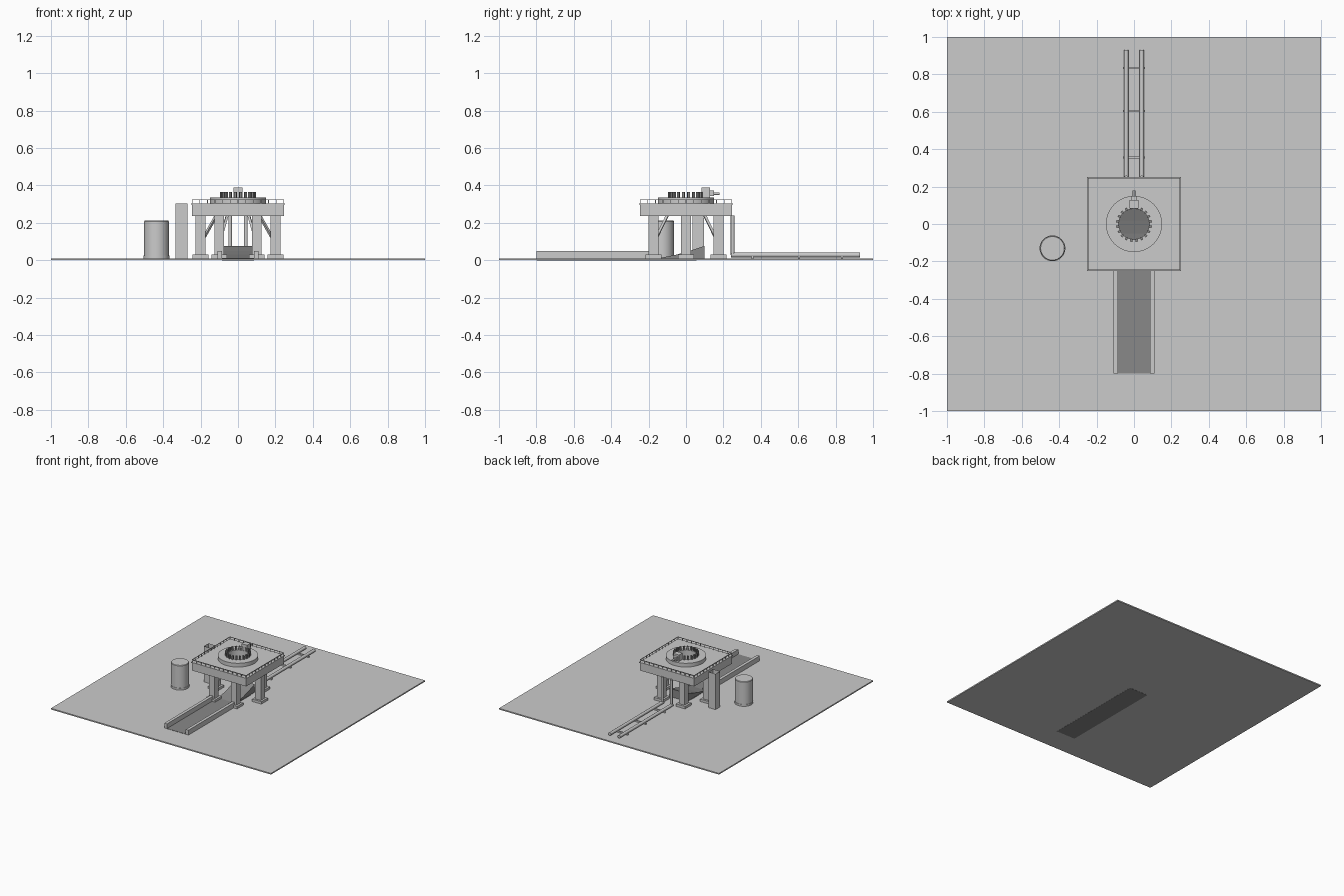
import bpy, bmesh, math
from mathutils import Vector, Matrix

if "Cube" in bpy.data.objects:
    bpy.data.objects.remove(bpy.data.objects["Cube"])

dark = bpy.data.materials.new("dark_steel")
dark.diffuse_color = (0.25, 0.25, 0.25, 1)
dark.use_nodes = True
dark.node_tree.nodes["Principled BSDF"].inputs["Base Color"].default_value = dark.diffuse_color


def finish(bm, name, mat=None, smooth=False):
    bmesh.ops.recalc_face_normals(bm, faces=bm.faces)
    me = bpy.data.meshes.new(name)
    bm.to_mesh(me)
    bm.free()
    ob = bpy.data.objects.new(name, me)
    bpy.context.collection.objects.link(ob)
    if mat:
        me.materials.append(mat)
    if smooth:
        bpy.context.view_layer.objects.active = ob
        ob.select_set(True)
        bpy.ops.object.shade_smooth_by_angle(angle=math.radians(35))
        ob.select_set(False)
    return ob


def add_box(bm, x0, x1, y0, y1, z0, z1, rot=Matrix()):
    m = rot @ Matrix.Translation(((x0 + x1) / 2, (y0 + y1) / 2, (z0 + z1) / 2)) \
        @ Matrix.Diagonal((x1 - x0, y1 - y0, z1 - z0, 1))
    bmesh.ops.create_cube(bm, size=1, matrix=m)


def box(name, *dims, mat=None):
    bm = bmesh.new()
    add_box(bm, *dims)
    return finish(bm, name, mat)


def add_beam(bm, a, b, r, sides):
    a, b = Vector(a), Vector(b)
    d = b - a
    m = Matrix.Translation((a + b) / 2) @ d.to_track_quat('Z', 'Y').to_matrix().to_4x4()
    bmesh.ops.create_cone(bm, cap_ends=True, segments=sides, radius1=r, radius2=r,
                          depth=d.length, matrix=m)


def beam(name, a, b, r, sides=16, mat=None):
    bm = bmesh.new()
    add_beam(bm, a, b, r, sides)
    return finish(bm, name, mat, smooth=sides > 4)


def lathe(name, profile, at=(0, 0), steps=48):
    bm = bmesh.new()
    vs = [bm.verts.new((at[0] + r, at[1], z)) for r, z in profile]
    es = [bm.edges.new(p) for p in zip(vs, vs[1:])]
    bmesh.ops.spin(bm, geom=vs + es, cent=(at[0], at[1], 0), axis=(0, 0, 1),
                   angle=2 * math.pi, steps=steps)
    bmesh.ops.remove_doubles(bm, verts=bm.verts, dist=1e-5)
    return finish(bm, name, smooth=True)


# ground slab, flame trench floor and walls
box("ground_slab", -1, 1, -1, 1, 0, 0.01)
box("trench_floor", -0.085, 0.085, -0.8, 0.055, -0.001, 0.012, mat=dark)
for s in (-1, 1):
    x = sorted((s * 0.085, s * 0.11))
    box("trench_wall", *x, -0.8, -0.2, 0.01, 0.05)

# sloped flame deflector
prof = [(-0.14, 0.012), (-0.05, 0.03), (0.02, 0.05), (0.1, 0.077), (0.1, 0.01), (-0.14, 0.01)]
bm = bmesh.new()
face = bm.faces.new([bm.verts.new((-0.082, y, z)) for y, z in prof])
ext = bmesh.ops.extrude_face_region(bm, geom=[face])["geom"]
bmesh.ops.translate(bm, vec=(0.164, 0, 0), verts=[v for v in ext if isinstance(v, bmesh.types.BMVert)])
finish(bm, "flame_deflector", dark)

# six legs with feet and inward braces
for i in range(6):
    a = math.radians(60 * i)
    c, s = math.cos(a), math.sin(a)
    x, y = 0.2 * c, 0.2 * s
    box("leg", x - 0.026, x + 0.026, y - 0.026, y + 0.026, 0.01, 0.24)
    box("leg_foot", x - 0.042, x + 0.042, y - 0.042, y + 0.042, 0.01, 0.03)
    beam("leg_brace", (0.18 * c, 0.18 * s, 0.125), (0.115 * c, 0.115 * s, 0.24), 0.009, 4)

# deck with exhaust hole
cut = beam("deck_hole_cutter", (0, 0, 0.1), (0, 0, 0.5), 0.082, 48)
cut.hide_render = True
cut.hide_set(True)
for name, h, z0, z1 in (("deck", 0.247, 0.235, 0.3), ("deck_lip", 0.252, 0.298, 0.304)):
    ob = box(name, -h, h, -h, h, z0, z1)
    mod = ob.modifiers.new("hole", 'BOOLEAN')
    mod.operation = 'DIFFERENCE'
    mod.object = cut

# railing around the deck
bm = bmesh.new()
for k in range(4):
    rot = Matrix.Rotation(k * math.pi / 2, 4, 'Z')
    add_box(bm, -0.247, 0.247, -0.247, -0.243, 0.321, 0.325, rot)
    for i in range(12):
        x = -0.245 + i * 0.49 / 12
        add_box(bm, x - 0.002, x + 0.002, -0.247, -0.243, 0.303, 0.322, rot)
finish(bm, "deck_railing")

# launch mount ring and hold-down clamps
lathe("mount_ring", [(0.082, 0.3), (0.15, 0.3), (0.15, 0.335), (0.082, 0.335), (0.082, 0.3)])
bm = bmesh.new()
for i in range(20):
    rot = Matrix.Rotation((i + 0.5) * math.tau / 20, 4, 'Z')
    add_box(bm, 0.08, 0.096, -0.006, 0.006, 0.335, 0.365, rot)
finish(bm, "hold_down_clamps", dark)

# quick connect housing and its stub
box("connect_housing", -0.025, 0.025, 0.083, 0.127, 0.335, 0.388)
box("connect_neck", -0.015, 0.015, 0.125, 0.15, 0.342, 0.372)
beam("connect_stub", (0, 0.145, 0.356), (0, 0.18, 0.356), 0.007)

# twin supply pipes and supports
for x in (-0.042, 0.042):
    beam("supply_pipe", (x, 0.24, 0.028), (x, 0.93, 0.028), 0.0125)
    beam("supply_riser", (x, 0.249, 0.028), (x, 0.249, 0.24), 0.01)
for y in (0.355, 0.605, 0.835):
    box("pipe_support", -0.06, 0.06, y - 0.005, y + 0.005, 0.01, 0.022)

# storage tank
lathe("storage_tank", [(0, 0.012), (0.066, 0.012), (0.066, 0.207), (0.063, 0.211), (0, 0.211)],
      (-0.436, -0.13))
lathe("tank_base", [(0, 0.01), (0.069, 0.01), (0.069, 0.025), (0, 0.025)], (-0.436, -0.13))

# open-ended service shaft
bm = bmesh.new()
add_box(bm, -0.335, -0.27, 0.035, 0.095, 0.01, 0.303)
bmesh.ops.delete(bm, geom=[f for f in bm.faces if abs(f.calc_center_median().z - 0.156) > 0.1],
                 context='FACES_ONLY')
finish(bm, "service_shaft")
